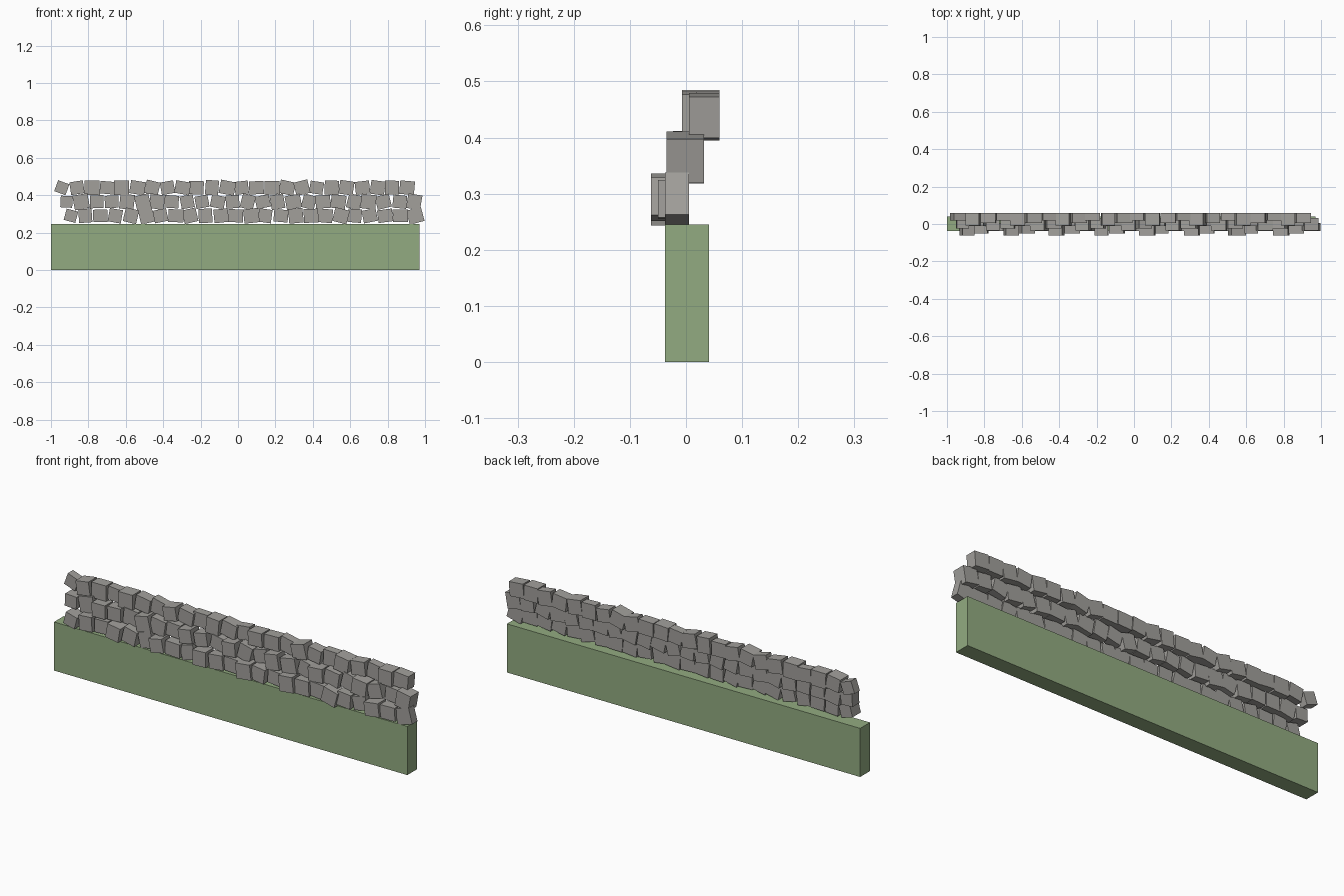
import bpy
import random
from math import radians
from mathutils import Matrix

random.seed(7)
cube = bpy.data.objects.get("Cube")
if cube:
    bpy.data.objects.remove(cube, do_unlink=True)


def make_material(name, rgb):
    mat = bpy.data.materials.new(name)
    mat.use_nodes = True
    mat.diffuse_color = (*rgb, 1)
    mat.node_tree.nodes["Principled BSDF"].inputs["Base Color"].default_value = (*rgb, 1)
    return mat


def add_box(name, low, high, mat, tilt=0):
    """Box between two corners, tilted about its own front-to-back axis."""
    centre = [(a + b) / 2 for a, b in zip(low, high)]
    size = [b - a for a, b in zip(low, high)]
    bpy.ops.mesh.primitive_cube_add(size=1, location=centre)
    obj = bpy.context.object
    obj.name = name
    obj.data.transform(Matrix.Diagonal((*size, 1)))
    obj.rotation_euler.y = radians(tilt)
    obj.data.materials.append(mat)
    return obj


grass = make_material("grass green", (0.29, 0.41, 0.22))
stone = make_material("stone grey", (0.36, 0.35, 0.33))

# Earth bank
add_box("grass_bank", (-1, -0.037, 0), (0.97, 0.041, 0.245), grass)

# Three stepped courses of tilted stones, flush at the back of each course
COUNT = 24
DEPTHS = (0.067, 0.055, 0.042)
COURSES = (  # name, first x, last x, centre z, back y, end tilts
    ("lower", -0.893, 0.948, 0.29, 0.005, (15, -15)),
    ("middle", -0.917, 0.942, 0.365, 0.032, (3, 10)),
    ("upper", -0.942, 0.904, 0.44, 0.06, (20, 5)),
)
for row, (name, first, last, z, back, ends) in enumerate(COURSES):
    for i in range(COUNT):
        x = first + (last - first) * i / (COUNT - 1)
        w = random.uniform(0.07, 0.083)
        h = random.uniform(0.066, 0.08)
        tilt = random.uniform(-15, 15)
        if i == 0:
            w, h, tilt = 0.064, 0.062, ends[0]
        elif i == COUNT - 1:
            tilt = ends[1]
        else:
            x += random.uniform(-0.004, 0.004)
        depth = DEPTHS[(i + row) % 3]
        add_box(f"{name}_stone_{i + 1}", (x - w / 2, back - depth, z - h / 2),
                (x + w / 2, back, z + h / 2), stone, tilt)
